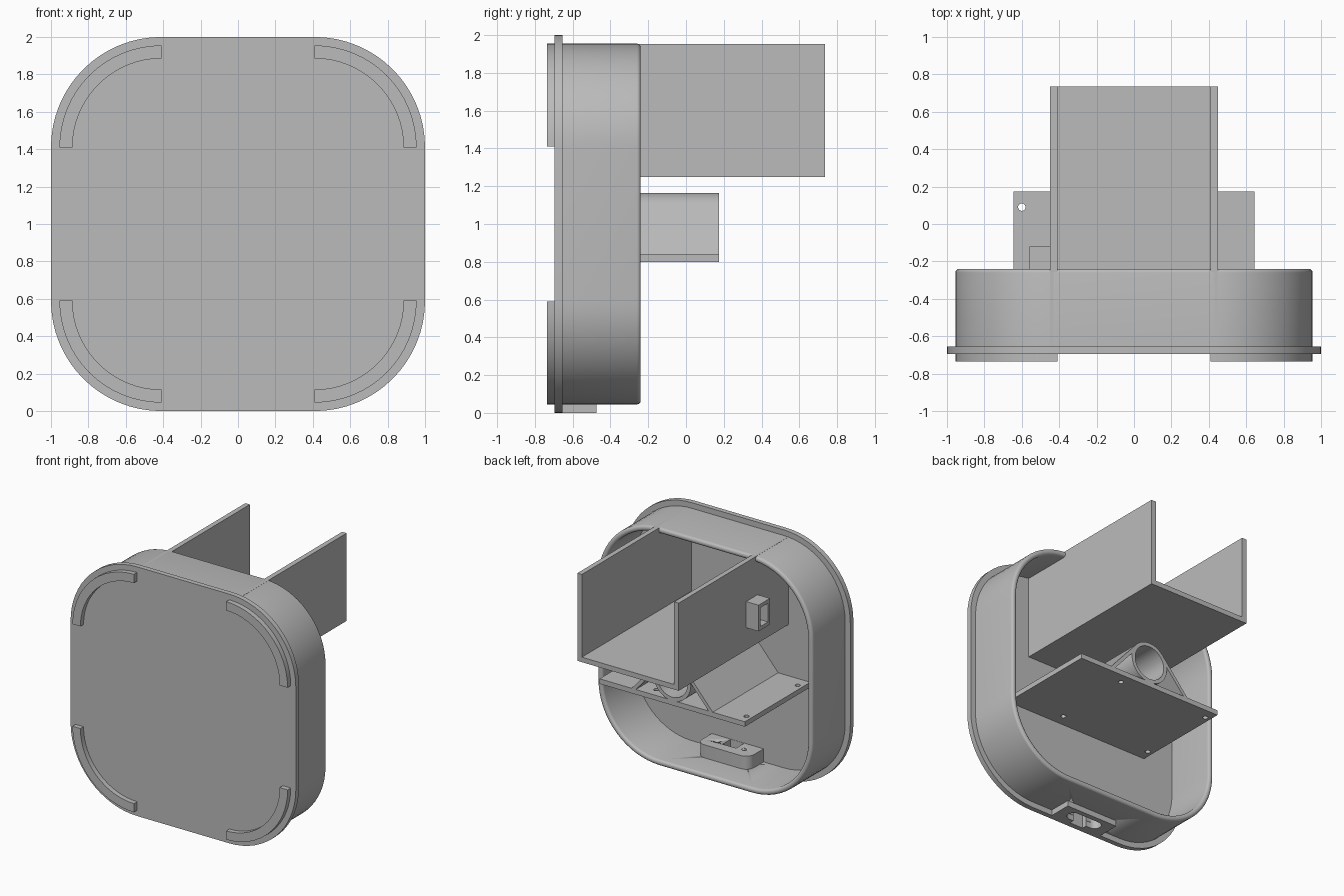
import bpy, bmesh, math
from mathutils import Vector

cube = bpy.data.objects.get("Cube")
if cube:
    bpy.data.objects.remove(cube, do_unlink=True)

grey = bpy.data.materials.new("plain grey")
grey.use_nodes = True
grey.diffuse_color = (0.5, 0.5, 0.5, 1)
grey.node_tree.nodes["Principled BSDF"].inputs["Base Color"].default_value = (0.5, 0.5, 0.5, 1)

MID = 1.0        # height of the housing centre
CORNER = 0.41    # offset of every corner arc centre
FLOOR = -0.655   # inner face of the front plate


def finish(name, bm, smooth=False):
    bmesh.ops.recalc_face_normals(bm, faces=bm.faces)
    mesh = bpy.data.meshes.new(name)
    bm.to_mesh(mesh)
    bm.free()
    obj = bpy.data.objects.new(name, mesh)
    bpy.context.collection.objects.link(obj)
    mesh.materials.append(grey)
    if smooth:
        activate(obj)
        bpy.ops.object.shade_smooth_by_angle(angle=math.radians(35))
    return obj


def activate(obj):
    bpy.ops.object.select_all(action='DESELECT')
    obj.select_set(True)
    bpy.context.view_layer.objects.active = obj


def arc(cx, cy, r, start, end, n=16):
    return [(cx + r * math.cos(math.radians(start + (end - start) * i / n)),
             cy + r * math.sin(math.radians(start + (end - start) * i / n)))
            for i in range(n + 1)]


def rounded_square(half):
    pts = []
    for k, (sx, sz) in enumerate([(1, 1), (-1, 1), (-1, -1), (1, -1)]):
        pts += arc(sx * CORNER, MID + sz * CORNER, half - CORNER, 90 * k, 90 * k + 90)
    return pts


def loft(name, sections, closed=False, smooth=True):
    """Bridge (outline, y) sections; closed joins last to first, else ends are capped."""
    bm = bmesh.new()
    rings = [[bm.verts.new((x, y, z)) for x, z in pts] for pts, y in sections]
    pairs = list(zip(rings, rings[1:]))
    if closed:
        pairs.append((rings[-1], rings[0]))
    else:
        bm.faces.new(rings[0])
        bm.faces.new(rings[-1])
    for a, b in pairs:
        for i in range(len(a)):
            j = (i + 1) % len(a)
            bm.faces.new((a[i], a[j], b[j], b[i]))
    return finish(name, bm, smooth)


def upright(name, pts, z0, z1, smooth=True):
    """Extrude an (x, y) outline along z."""
    bm = bmesh.new()
    face = bm.faces.new([bm.verts.new((x, y, z0)) for x, y in pts])
    top = bmesh.ops.extrude_face_region(bm, geom=[face])["geom"]
    bmesh.ops.translate(bm, vec=Vector((0, 0, z1 - z0)),
                        verts=[v for v in top if isinstance(v, bmesh.types.BMVert)])
    return finish(name, bm, smooth)


def box(name, x0, x1, y0, y1, z0, z1):
    return upright(name, [(x0, y0), (x1, y0), (x1, y1), (x0, y1)], z0, z1, False)


def cut(targets, cutters):
    for target in targets:
        activate(target)
        for cutter in cutters:
            mod = target.modifiers.new("cut", 'BOOLEAN')
            mod.operation = 'DIFFERENCE'
            mod.solver = 'EXACT'
            mod.object = cutter
            bpy.ops.object.modifier_apply(modifier=mod.name)
    for cutter in cutters:
        bpy.data.objects.remove(cutter, do_unlink=True)


# Front plate and the corner ridges on its face
loft("front_plate", [(rounded_square(1.0), -0.695), (rounded_square(1.0), FLOOR)])
for k, (sx, sz) in enumerate([(1, 1), (-1, 1), (-1, -1), (1, -1)]):
    cx, cz, a = sx * CORNER, MID + sz * CORNER, 90 * k
    ridge = arc(cx, cz, 0.545, a, a + 90) + arc(cx, cz, 0.475, a + 90, a)
    loft(f"corner_ridge_{k + 1}", [(ridge, -0.735), (ridge, -0.695)])

# Hollow housing wall with a rounded rim, open at the back
outer, inner, rim, r = 0.955, 0.91, -0.24, 0.02
sections = [(rounded_square(outer), FLOOR - 0.01)]
sections += [(rounded_square(outer - r + dx), rim - r + dy) for dx, dy in arc(0, 0, r, 0, 90, 4)]
sections += [(rounded_square(inner + r + dx), rim - r + dy) for dx, dy in arc(0, 0, r, 90, 180, 4)]
sections.append((rounded_square(inner), FLOOR - 0.01))
housing = loft("housing_wall", sections, closed=True)

# Open tray reaching out of the back
tray = [(-0.45, 1.25), (0.45, 1.25), (0.45, 1.954), (0.41, 1.954),
        (0.41, 1.29), (-0.41, 1.29), (-0.41, 1.954), (-0.45, 1.954)]
loft("tray", [(tray, FLOOR), (tray, 0.735)], smooth=False)

# Small pocketed box on the side of the tray
side_box = box("side_box", -0.56, -0.448, -0.265, -0.12, 1.43, 1.64)
cut([side_box], [box("pocket_cutter", -0.6, -0.46, -0.24, -0.145, 1.46, 1.61)])

# Shelf with four screw holes
shelf = box("shelf", -0.645, 0.645, FLOOR, 0.175, 0.80, 0.84)
cut([shelf], [upright("hole_cutter", arc(x, y, 0.02, 0, 337.5, 15), 0.7, 0.9)
              for x in (-0.6, 0.2) for y in (0.09, -0.56)])

# Tube on the shelf, braced by sloping webs tangent to it
tz, tr = 1.0, 0.165
ring_out, ring_in = [arc(0, tz, q, 0, 352.5, 47) for q in (tr, 0.135)]
loft("tube", [(ring_out, FLOOR), (ring_out, 0.175), (ring_in, 0.175), (ring_in, FLOOR)], closed=True)
foot = Vector((0.36, 0.84))
to_foot = foot - Vector((0, tz))
angle = math.atan2(to_foot.y, to_foot.x) + math.acos(tr / to_foot.length)
normal = Vector((math.cos(angle), math.sin(angle)))
touch = Vector((0, tz)) + normal * tr
for side, s in (("left", 1), ("right", -1)):
    web = [foot, touch, touch - normal * 0.028, foot - Vector((0.028 / normal.x, 0))]
    web = [(s * p.x, p.y) for p in web]
    loft(f"{side}_web", [(web, FLOOR), (web, 0.175)], smooth=False)

# Cable socket: outer pad, inner block, slot, notch and screw holes
pad = box("socket_pad", -0.23, 0.23, FLOOR, -0.475, 0.0, 0.05)
outline = [(-0.23, FLOOR), (0.23, FLOOR)] + arc(0.16, -0.535, 0.07, 0, 90, 8) \
    + arc(-0.16, -0.535, 0.07, 90, 180, 8)
block = upright("socket_block", outline, 0.08, 0.195)
slot = arc(0.10, -0.565, 0.05, -90, 90, 10) + arc(-0.10, -0.565, 0.05, 90, 270, 10)
cutters = [upright("slot_cutter", slot, -0.1, 0.14),
           box("notch_cutter", -0.06, 0.06, FLOOR + 0.002, -0.55, -0.05, 0.3)]
cutters += [upright("screw_cutter", arc(x, -0.565, 0.018, 0, 337.5, 15), 0.12, 0.3)
            for x in (-0.12, 0.12)]
cut([pad, housing, block], cutters)
